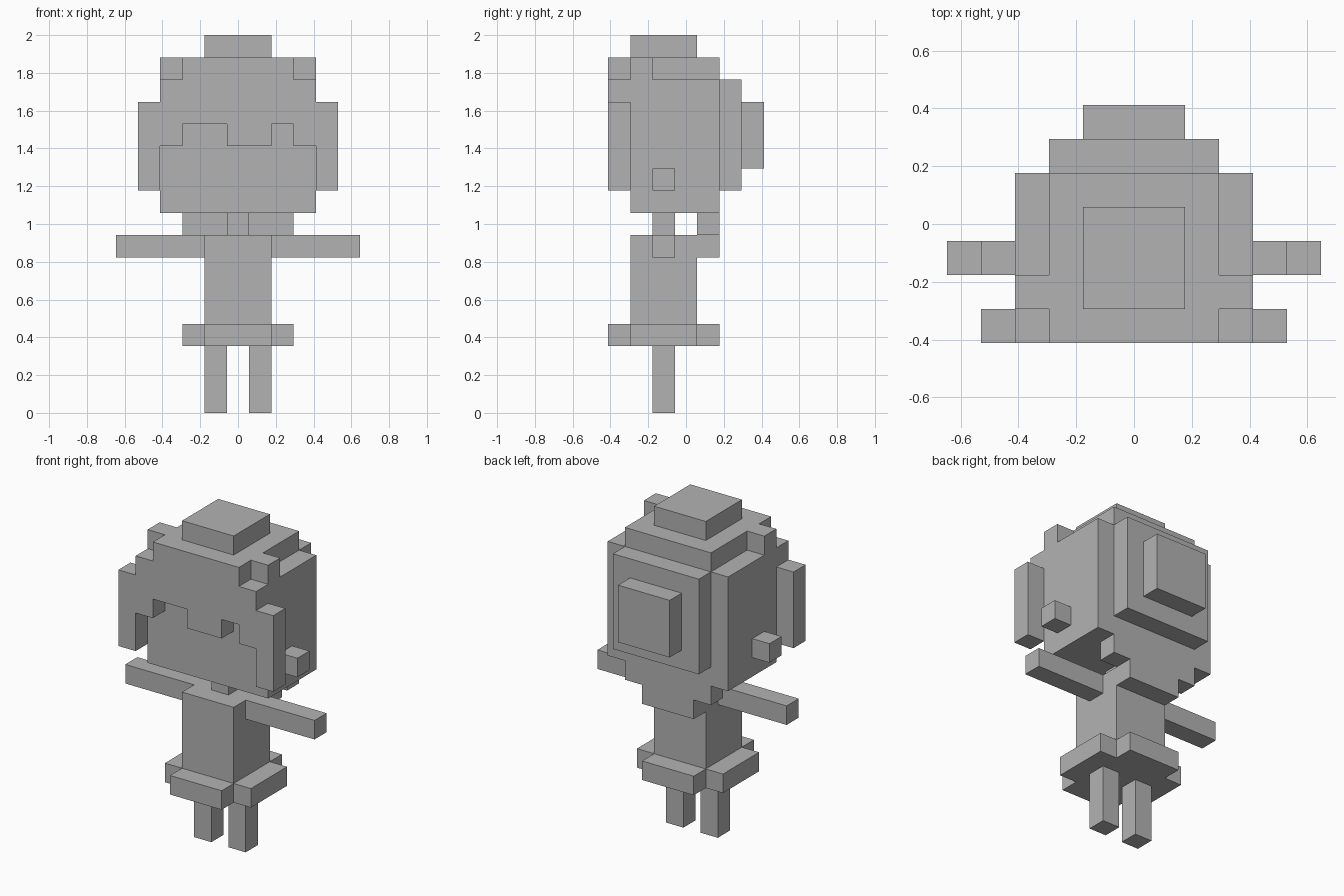
import bpy
import bmesh

cube = bpy.data.objects.get("Cube")
if cube:
    bpy.data.objects.remove(cube, do_unlink=True)

U = 2 / 17  # size of one block; the figure is 17 blocks tall and 7 deep

grey = bpy.data.materials.new("plain_grey")
grey.use_nodes = True
COLOUR = (0.45, 0.45, 0.45, 1)
grey.diffuse_color = COLOUR
grey.node_tree.nodes["Principled BSDF"].inputs["Base Color"].default_value = COLOUR


def part(name, *boxes):
    """One object from boxes given as (x0, x1, y0, y1, z0, z1) in blocks."""
    bm = bmesh.new()
    for x0, x1, y0, y1, z0, z1 in boxes:
        verts = bmesh.ops.create_cube(bm, size=1)["verts"]
        for v in verts:
            v.co.x = (x1 if v.co.x > 0 else x0) * U
            v.co.y = ((y1 if v.co.y > 0 else y0) - 3.5) * U
            v.co.z = (z1 if v.co.z > 0 else z0) * U
    mesh = bpy.data.meshes.new(name)
    bm.to_mesh(mesh)
    bm.free()
    mesh.materials.append(grey)
    obj = bpy.data.objects.new(name, mesh)
    bpy.context.collection.objects.link(obj)
    return obj


def pair(name, x0, x1, *rest):
    """The same box on the left (+x) and right (-x)."""
    part("left_" + name, (x0, x1, *rest))
    part("right_" + name, (-x1, -x0, *rest))


# Legs, body and arms
pair("leg", 0.5, 1.5, 2, 3, 0, 3)
part("body", (-1.5, 1.5, 1, 4, 3, 8))
pair("arm", 1.5, 5.5, 2, 3, 7, 8)
part("neck", (-0.5, 0.5, 2, 3, 8, 9))

# Skirt flaps, with open corners
part("front_skirt_flap", (-1.5, 1.5, 0, 1, 3, 4))
part("back_skirt_flap", (-1.5, 1.5, 4, 5, 3, 4))
pair("skirt_flap", 1.5, 2.5, 1, 4, 3, 4)

# Head and ears
part("head", (-3.5, 3.5, 1, 5, 9, 15))
pair("ear", 3.5, 4.5, 2, 3, 10, 11)

# Hair: crown, temples, top, uneven fringe and side locks
part("crown", (-2.5, 2.5, 1, 5, 15, 16))
pair("temple", 2.5, 3.5, 1, 2, 15, 16)
part("top_knot", (-1.5, 1.5, 1, 4, 16, 17))
part("fringe",
     (-2.5, 2.5, 0, 1, 15, 16),
     (-3.5, 3.5, 0, 1, 13, 15),
     (-3.5, -2.5, 0, 1, 12, 13),
     (-0.5, 1.5, 0, 1, 12, 13),
     (2.5, 3.5, 0, 1, 12, 13))
pair("side_lock", 3.5, 4.5, 0, 1, 10, 14)

# Hair: stepped back and nape
part("back_hair", (-2.5, 2.5, 5, 6, 10, 15))
part("back_bun", (-1.5, 1.5, 6, 7, 11, 14))
part("nape_hair", (-2.5, 2.5, 4, 5, 8, 9), (-1.5, 1.5, 4, 5, 7, 8))
